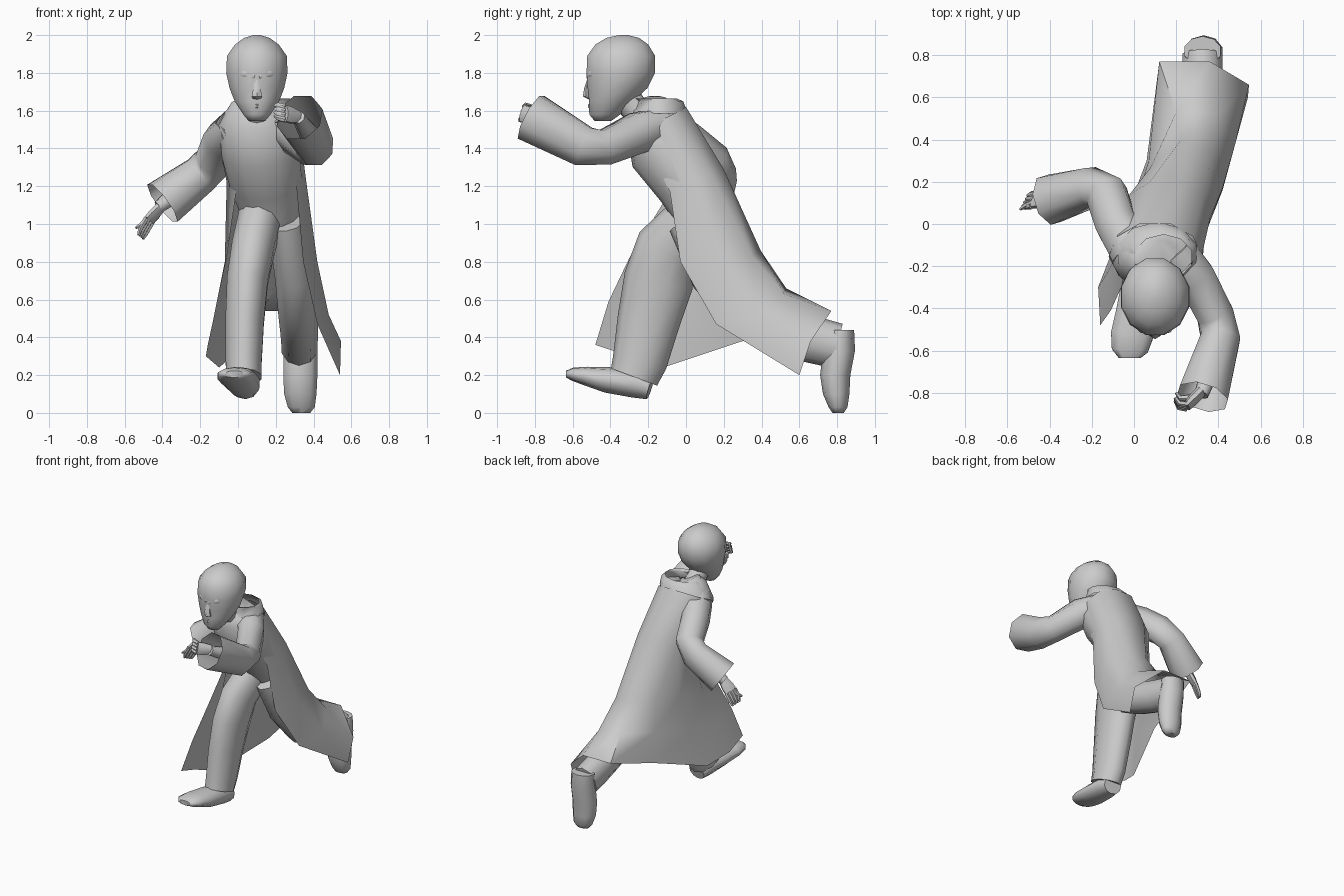
import bpy, math
from mathutils import Vector

X, Y, Z = Vector((1, 0, 0)), Vector((0, 1, 0)), Vector((0, 0, 1))


def make(name, verts, faces, angle=55):
    me = bpy.data.meshes.new(name)
    me.from_pydata([tuple(v) for v in verts], [], faces)
    me.validate()
    ob = bpy.data.objects.new(name, me)
    bpy.context.collection.objects.link(ob)
    bpy.ops.object.select_all(action='DESELECT')
    ob.select_set(True)
    bpy.context.view_layer.objects.active = ob
    bpy.ops.object.shade_smooth_by_angle(angle=math.radians(angle))
    return ob


def tube(name, rings, n=8, hint=X, flat=False, caps=(True, True), angle=55):
    """Loft elliptical rings (x, y, z, side radius, other radius) along their path."""
    cs = [Vector(r[:3]) for r in rings]
    verts, faces = [], []
    for i, r in enumerate(rings):
        t = (cs[min(i + 1, len(cs) - 1)] - cs[max(i - 1, 0)]).normalized()
        if flat:
            t = Z * (1 if cs[-1].z > cs[0].z else -1)
        s = (hint - t * hint.dot(t)).normalized()
        u = t.cross(s)
        for k in range(n):
            a = 2 * math.pi * (k + 0.5) / n
            verts.append(cs[i] + s * r[3] * math.cos(a) + u * r[4] * math.sin(a))
    for i in range(len(rings) - 1):
        for k in range(n):
            j = (k + 1) % n
            faces.append((i * n + k, i * n + j, i * n + n + j, i * n + n + k))
    if caps[0]:
        faces.append(tuple(reversed(range(n))))
    if caps[1]:
        faces.append(tuple(range(len(verts) - n, len(verts))))
    return make(name, verts, faces, angle)


def hand(name, wrist, knuckle, tip, spread, thumb):
    """Flat palm, four bent fingers and a thumb."""
    w, k, t = Vector(wrist), Vector(knuckle), Vector(tip)
    s = Vector(spread).normalized()
    tube(name + "_palm", [(*w, .035, .028), (*w.lerp(k, .6), .048, .026), (*k, .048, .02)], 8, s)
    for i in range(4):
        o = s * (i - 1.5) * 0.024
        mid = k.lerp(t, .5) + o + (k - w) * .15
        tube(f"{name}_finger_{i + 1}", [(*(k + o), .015, .015), (*mid, .014, .014),
                                        (*(t + o * .8), .008, .008)], 6, s)
    th = Vector(thumb)
    tube(name + "_thumb", [(*w.lerp(k, .4), .018, .018), (*th.lerp(k, .4), .014, .014),
                           (*th, .007, .007)], 6, s)


# Torso leaning forward
tube("torso", [(.18, .12, .95, .13, .12), (.17, .07, 1.1, .17, .16), (.15, .018, 1.22, .195, .182),
               (.12, -.112, 1.40, .213, .197), (.10, -.165, 1.54, .205, .155),
               (.11, -.165, 1.615, .15, .12), (.12, -.165, 1.635, .1, .09)], 14)

# Long coat: rows from hem-bound right front edge round the back to left front edge
rows = [
    [(-.07, -.25, 1.5), (-.12, -.155, 1.54), (-.08, -.06, 1.585), (.025, -.0, 1.62),
     (.175, -.0, 1.62), (.28, -.06, 1.585), (.32, -.155, 1.54), (.27, -.25, 1.5)],
    [(-.01, -.085, 1.17), (-.06, .03, 1.22), (-.025, .135, 1.265), (.075, .2, 1.29),
     (.225, .2, 1.29), (.325, .135, 1.265), (.362, .03, 1.22), (.312, -.085, 1.17)],
    [(-.06, -.3, .82), (-.07, -.12, .8), (.0, .08, .84), (.08, .27, .85),
     (.22, .395, .86), (.37, .35, .83), (.42, .17, .8), (.345, -.03, .8)],
    [(-.11, -.41, .59), (-.12, -.22, .55), (-.03, .0, .55), (.07, .3, .62),
     (.2, .53, .66), (.4, .52, .63), (.48, .38, .52), (.42, .16, .47)],
    [(-.16, -.48, .36), (-.17, -.3, .3), (-.1, -.12, .24), (.06, .3, .38),
     (.12, .77, .54), (.36, .77, .54), (.545, .66, .38), (.54, .6, .2)],
]
c = len(rows[0])
make("long_coat", [p for r in rows for p in r],
     [(i * c + k, i * c + c + k, i * c + c + k + 1, i * c + k + 1)
      for i in range(len(rows) - 1) for k in range(c - 1)], 70)

# Coat collar, open at the top
tube("collar", [(.11, -.14, 1.585, .195, .15), (.13, -.135, 1.65, .16, .12),
                (.14, -.16, 1.665, .14, .11)], 10, flat=True, caps=(False, False))

# Neck and head
tube("neck", [(.1, -.2, 1.54, .085, .085), (.1, -.28, 1.62, .07, .075), (.1, -.34, 1.7, .075, .08)], 10)
tube("head", [(.1, -.44, 1.545, .045, .045), (.1, -.43, 1.58, .075, .085), (.1, -.395, 1.65, .122, .122),
              (.1, -.362, 1.72, .15, .164), (.1, -.345, 1.8, .168, .188), (.1, -.343, 1.89, .164, .186),
              (.1, -.34, 1.95, .12, .145), (.1, -.335, 1.985, .07, .09), (.1, -.33, 2.0, .02, .025)],
     12, flat=True, angle=70)

# Face details
tube("nose", [(.1, -.51, 1.77, .014, .012), (.1, -.517, 1.72, .022, .022),
              (.1, -.512, 1.675, .032, .034), (.1, -.5, 1.66, .022, .015)], 6, flat=True)
tube("lips", [(.055, -.485, 1.622, .006, .006), (.1, -.508, 1.624, .014, .014),
              (.145, -.485, 1.622, .006, .006)], 6, Y)
for sgn, part in ((-1, "right_brow"), (1, "left_brow")):
    tube(part, [(.1 + sgn * .01, -.518, 1.78, .012, .02), (.1 + sgn * .06, -.498, 1.795, .022, .025),
                (.1 + sgn * .11, -.455, 1.795, .012, .02)], 6, Y)

# Sleeves, open at the cuffs
tube("left_sleeve", [(.19, -.13, 1.53, .09, .11), (.29, -.25, 1.485, .115, .1), (.385, -.43, 1.405, .1, .095),
                     (.41, -.54, 1.41, .115, .1), (.325, -.82, 1.565, .138, .128)], 8, Z, caps=(True, False))
tube("right_sleeve", [(.0, -.13, 1.5, .12, .12), (-.085, .0, 1.44, .11, .105), (-.13, .14, 1.33, .105, .105),
                      (-.2, .175, 1.26, .11, .1), (-.4, .115, 1.11, .13, .125)], 8, Z, caps=(True, False))

# Forearms inside the sleeves, then hands
tube("left_forearm", [(.39, -.6, 1.46, .06, .06), (.32, -.81, 1.565, .035, .035)], 8, Z)
tube("right_forearm", [(-.25, .16, 1.22, .06, .06), (-.42, .12, 1.09, .035, .035)], 8, Z)
hand("left_hand", (.32, -.79, 1.565), (.25, -.865, 1.585), (.195, -.83, 1.6), (0, .3, 1), (.2, -.8, 1.54))
hand("right_hand", (-.41, .12, 1.09), (-.47, .115, 1.02), (-.515, .11, .93), (.5, 1, -.4), (-.54, .07, .98))

# Trouser legs
tube("front_leg", [(.12, .06, 1.04, .12, .15), (.08, -.1, .87, .118, .17), (.05, -.145, .7, .114, .185),
                   (.035, -.2, .48, .107, .165), (.03, -.245, .27, .1, .145), (.03, -.275, .19, .098, .13)], 10)
tube("rear_leg", [(.255, .03, 1.02, .1, .13), (.3, .17, .74, .11, .15), (.32, .33, .53, .11, .125),
                  (.325, .48, .45, .105, .12), (.325, .66, .39, .1, .125), (.325, .8, .355, .1, .12)], 10)

# Shoes: front one toe up, rear one pushing off the toe
tube("front_shoe", [(.04, -.19, .13, .07, .06), (.03, -.27, .155, .09, .075), (.01, -.42, .175, .1, .068),
                    (-.01, -.53, .195, .105, .05), (-.02, -.6, .205, .09, .035), (-.02, -.635, .205, .055, .018)], 10)
tube("rear_shoe", [(.325, .82, .44, .09, .07), (.33, .81, .33, .095, .085), (.33, .79, .2, .095, .08),
                   (.33, .795, .1, .09, .07), (.335, .805, .03, .075, .05), (.335, .805, .0, .05, .03)],
     10, flat=True)
